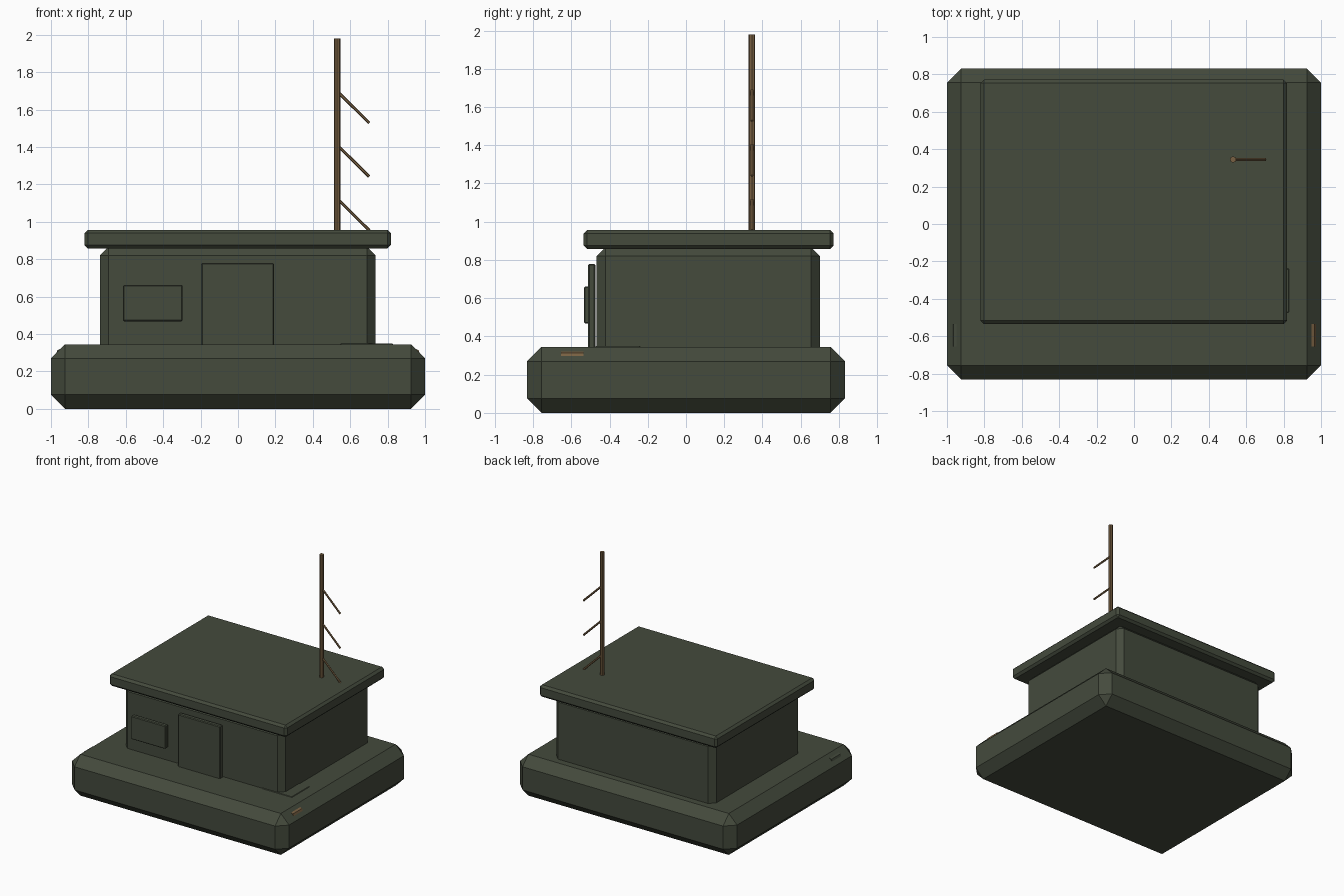
import bpy, bmesh, math
from mathutils import Vector

if "Cube" in bpy.data.objects:
    bpy.data.objects.remove(bpy.data.objects["Cube"])


def material(name, rgb):
    m = bpy.data.materials.new(name)
    m.diffuse_color = (*rgb, 1)
    m.use_nodes = True
    m.node_tree.nodes["Principled BSDF"].inputs["Base Color"].default_value = m.diffuse_color
    return m


GREEN = material("dark olive green", (0.058, 0.069, 0.046))
BROWN = material("weathered brown", (0.19, 0.118, 0.055))


def finish(name, bm, mat):
    bmesh.ops.recalc_face_normals(bm, faces=bm.faces)
    me = bpy.data.meshes.new(name)
    bm.to_mesh(me)
    bm.free()
    me.materials.append(mat)
    ob = bpy.data.objects.new(name, me)
    bpy.context.collection.objects.link(ob)
    return ob


def box(name, x, y, z, bevel, mat=GREEN):
    """Box given by its extents, with every edge chamfered."""
    bm = bmesh.new()
    bmesh.ops.create_cube(bm, size=1)
    for v in bm.verts:
        for i, (lo, hi) in enumerate((x, y, z)):
            v.co[i] = lo if v.co[i] < 0 else hi
    bmesh.ops.bevel(bm, geom=bm.edges[:], offset=bevel, segments=1,
                    affect='EDGES', profile=0.5)
    return finish(name, bm, mat)


def rod(name, a, b, radius, sides, mat):
    """Straight faceted rod from a to b."""
    a, b = Vector(a), Vector(b)
    bm = bmesh.new()
    bmesh.ops.create_cone(bm, cap_ends=True, segments=sides, radius1=radius,
                          radius2=radius, depth=(b - a).length)
    rot = (b - a).to_track_quat('Z', 'Y').to_matrix().to_4x4()
    bm.transform(rot)
    bmesh.ops.translate(bm, verts=bm.verts, vec=(a + b) / 2)
    return finish(name, bm, mat)


# Main bunker masses
box("foundation", (-1, 1), (-0.832, 0.832), (0, 0.345), 0.076)
box("walls", (-0.738, 0.735), (-0.467, 0.70), (0.25, 0.865), 0.045)
box("roof_slab", (-0.82, 0.817), (-0.535, 0.772), (0.857, 0.957), 0.018)

# Front details
box("door", (-0.197, 0.192), (-0.512, -0.474), (0.30, 0.78), 0.006)
box("window_shutter", (-0.615, -0.296), (-0.533, -0.495), (0.468, 0.662), 0.006)

# Crate sunk into the foundation at the front right corner
box("sunken_crate", (0.54, 0.837), (-0.482, -0.23), (0.15, 0.349), 0.012)

# Small bars half buried in the chamfered sides
for side, label, mat in ((1, "right", BROWN), (-1, "left", GREEN)):
    rod("buried_bar_" + label, (side * 0.948, -0.655, 0.297),
        (side * 0.948, -0.535, 0.297), 0.024, 8, mat)

# Antenna mast with three drooping arms
rod("mast", (0.53, 0.345, 0.90), (0.53, 0.345, 1.98), 0.017, 8, BROWN)
for i in range(3):
    z = 1.698 - 0.287 * i
    rod(f"mast_arm_{i + 1}", (0.53, 0.345, z), (0.702, 0.345, z - 0.170),
        0.008, 6, BROWN)
